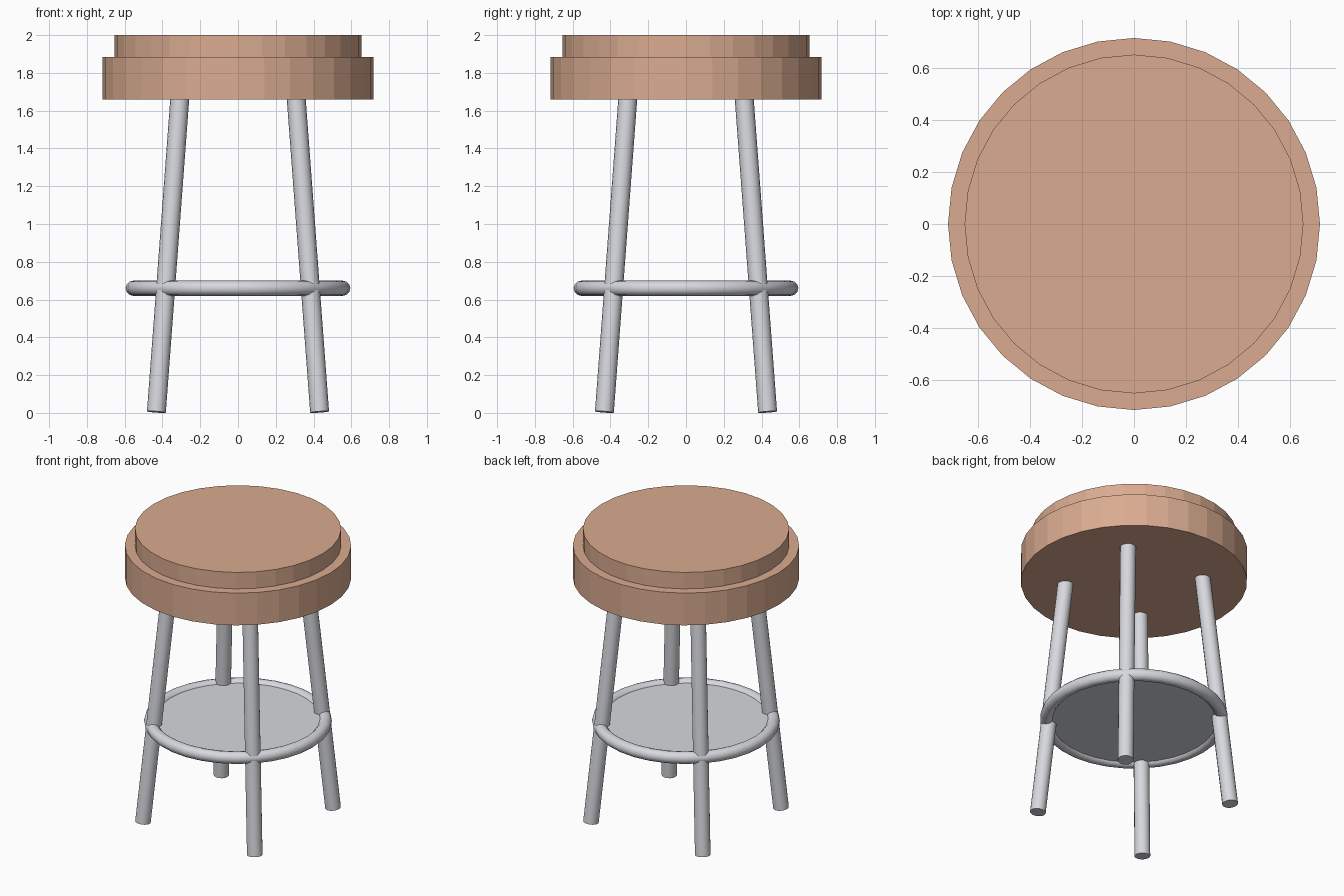
import bpy
import bmesh
import math
from mathutils import Vector, Matrix

cube = bpy.data.objects.get("Cube")
if cube:
    bpy.data.objects.remove(cube, do_unlink=True)


def make_material(name, colour):
    mat = bpy.data.materials.new(name)
    mat.use_nodes = True
    mat.diffuse_color = colour
    mat.node_tree.nodes["Principled BSDF"].inputs["Base Color"].default_value = colour
    return mat


tan = make_material("tan_seat", (0.70, 0.41, 0.28, 1))
metal = make_material("pale_metal", (0.68, 0.69, 0.73, 1))


def make_rod(name, start, end, radius, sides, mat):
    """Capped cylinder running from start to end."""
    start, end = Vector(start), Vector(end)
    axis = end - start
    turn = axis.to_track_quat('Z', 'Y').to_matrix().to_4x4()
    bm = bmesh.new()
    bmesh.ops.create_cone(bm, cap_ends=True, segments=sides, radius1=radius,
                          radius2=radius, depth=axis.length,
                          matrix=Matrix.Translation((start + end) / 2) @ turn)
    mesh = bpy.data.meshes.new(name)
    bm.to_mesh(mesh)
    bm.free()
    mesh.materials.append(mat)
    obj = bpy.data.objects.new(name, mesh)
    bpy.context.collection.objects.link(obj)
    return obj


# Seat: wide base with a narrower cushion on top
make_rod("seat_base", (0, 0, 1.66), (0, 0, 1.885), 0.717, 32, tan)
make_rod("seat_cushion", (0, 0, 1.885), (0, 0, 2), 0.653, 32, tan)

# Four splayed legs, tucked slightly into the seat
foot, head = 0.432, 0.307
for side, sx in (("left", 1), ("right", -1)):
    for end, sy in (("front", -1), ("back", 1)):
        make_rod(f"{end}_{side}_leg", (sx * foot, sy * foot, 0.005),
                 (sx * head, sy * head, 1.68), 0.05, 16, metal)

# Foot ring and the shelf it carries
bpy.ops.mesh.primitive_torus_add(major_segments=32, minor_segments=12,
                                 major_radius=0.555, minor_radius=0.04,
                                 location=(0, 0, 0.66))
ring = bpy.context.object
ring.name = "foot_ring"
ring.data.materials.append(metal)
make_rod("shelf", (0, 0, 0.64), (0, 0, 0.68), 0.54, 32, metal)

# Soft shading on the round metal parts, with crisp caps
bpy.ops.object.select_all(action='DESELECT')
for obj in bpy.context.collection.objects:
    if obj.name.endswith("_leg") or obj == ring:
        obj.select_set(True)
bpy.context.view_layer.objects.active = ring
bpy.ops.object.shade_smooth_by_angle(angle=math.radians(35))
